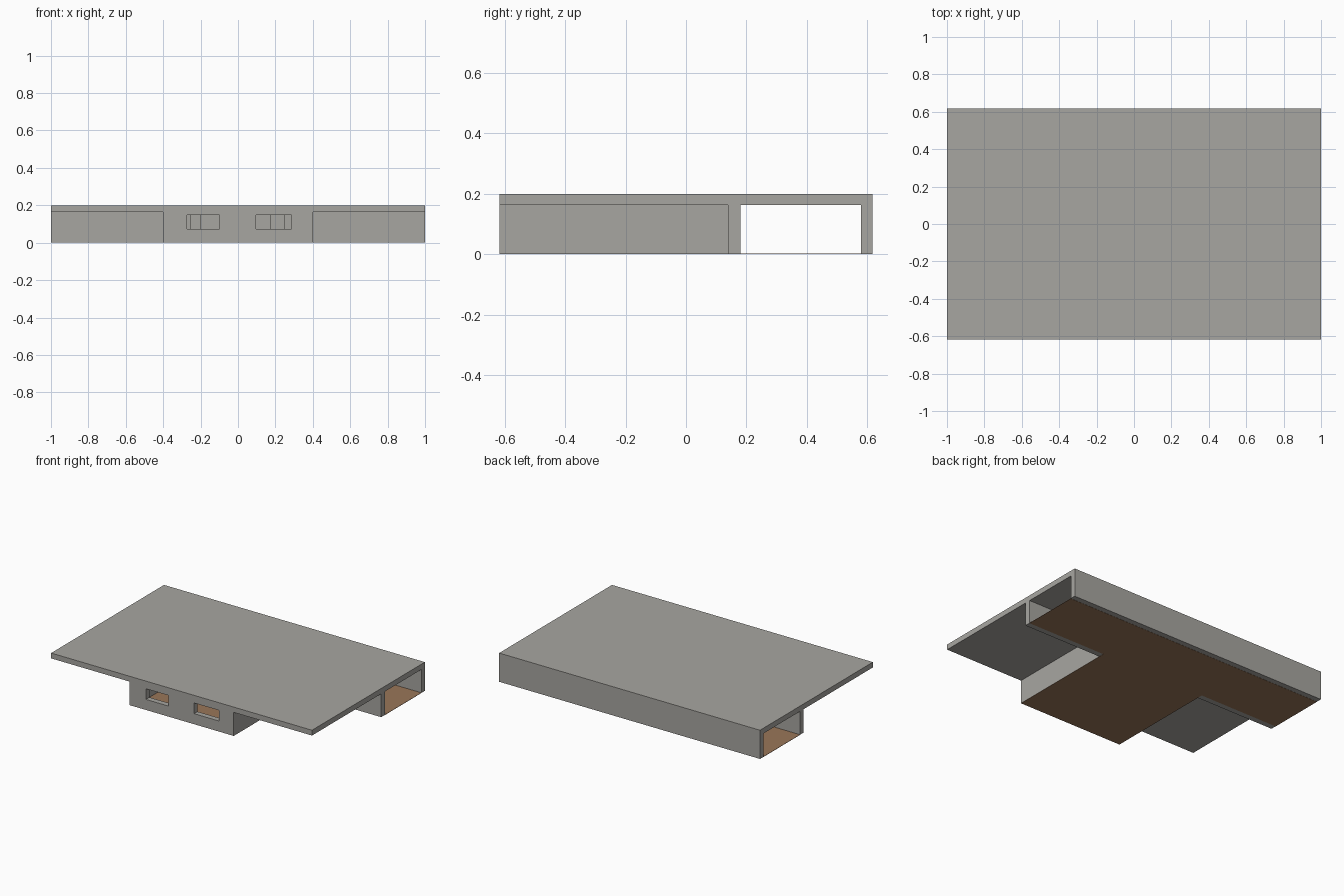
import bpy

if "Cube" in bpy.data.objects:
    bpy.data.objects.remove(bpy.data.objects["Cube"])


def material(name, rgb):
    m = bpy.data.materials.new(name)
    m.diffuse_color = (*rgb, 1)
    m.use_nodes = True
    m.node_tree.nodes["Principled BSDF"].inputs["Base Color"].default_value = m.diffuse_color
    return m


GREY = material("warm grey concrete", (0.39, 0.38, 0.355))
BROWN = material("brown floor", (0.32, 0.18, 0.10))


def box(name, x0, x1, y0, y1, z0, z1, mat):
    """Axis-aligned box from its limits."""
    v = [(x, y, z) for x in (x0, x1) for y in (y0, y1) for z in (z0, z1)]
    f = [(0, 1, 3, 2), (4, 6, 7, 5), (0, 4, 5, 1),
         (2, 3, 7, 6), (0, 2, 6, 4), (1, 5, 7, 3)]
    me = bpy.data.meshes.new(name)
    me.from_pydata(v, [], f)
    me.materials.append(mat)
    ob = bpy.data.objects.new(name, me)
    bpy.context.collection.objects.link(ob)
    return ob


def cut(target, name, *limits):
    """Subtract a hidden box from the target."""
    c = box(name, *limits, GREY)
    c.hide_render = True
    c.hide_set(True)
    m = target.modifiers.new(name, 'BOOLEAN')
    m.operation = 'DIFFERENCE'
    m.solver = 'EXACT'
    m.object = c


W, D, H = 1.0, 0.618, 0.2      # half width, half depth, height
CEIL = 0.163                   # underside of the roof slab
T = 0.038                      # wall thickness
HALL_Y0, HALL_Y1 = 0.18, 0.58  # long corridor interior
FLOOR = 0.001

# roof, walls and overhangs are one body carved from a block
body = box("building_shell", -W, W, -D, D, FLOOR, H, GREY)

# open space under the roof on both sides of the front room
for side, a, b in (("left", -1.2, -0.4), ("right", 0.4, 1.2)):
    cut(body, side + "_overhang_cutter", a, b, -0.8, 0.14, -0.1, CEIL)

# corridor running the full width, and the front room
cut(body, "corridor_cutter", -1.2, 1.2, HALL_Y0, HALL_Y1, -0.1, CEIL)
cut(body, "room_cutter", -0.4 + T, 0.4 - T, -D + T, 0.14, -0.1, CEIL)

# front windows
for i, (a, b) in enumerate(((-0.273, -0.1), (0.096, 0.286))):
    cut(body, f"window_cutter_{i}", a, b, -0.7, -0.5, 0.073, 0.147)

# doorways from the room to the corridor
for i, (a, b) in enumerate(((-0.25, -0.203), (0.176, 0.246))):
    cut(body, f"door_cutter_{i}", a, b, 0.1, 0.22, -0.1, 0.15)

# thin floors
box("corridor_floor", -W, W, HALL_Y0, HALL_Y1, 0, 0.002, BROWN)
box("room_floor", -0.4, 0.4, -D, HALL_Y0, 0, FLOOR, BROWN)
